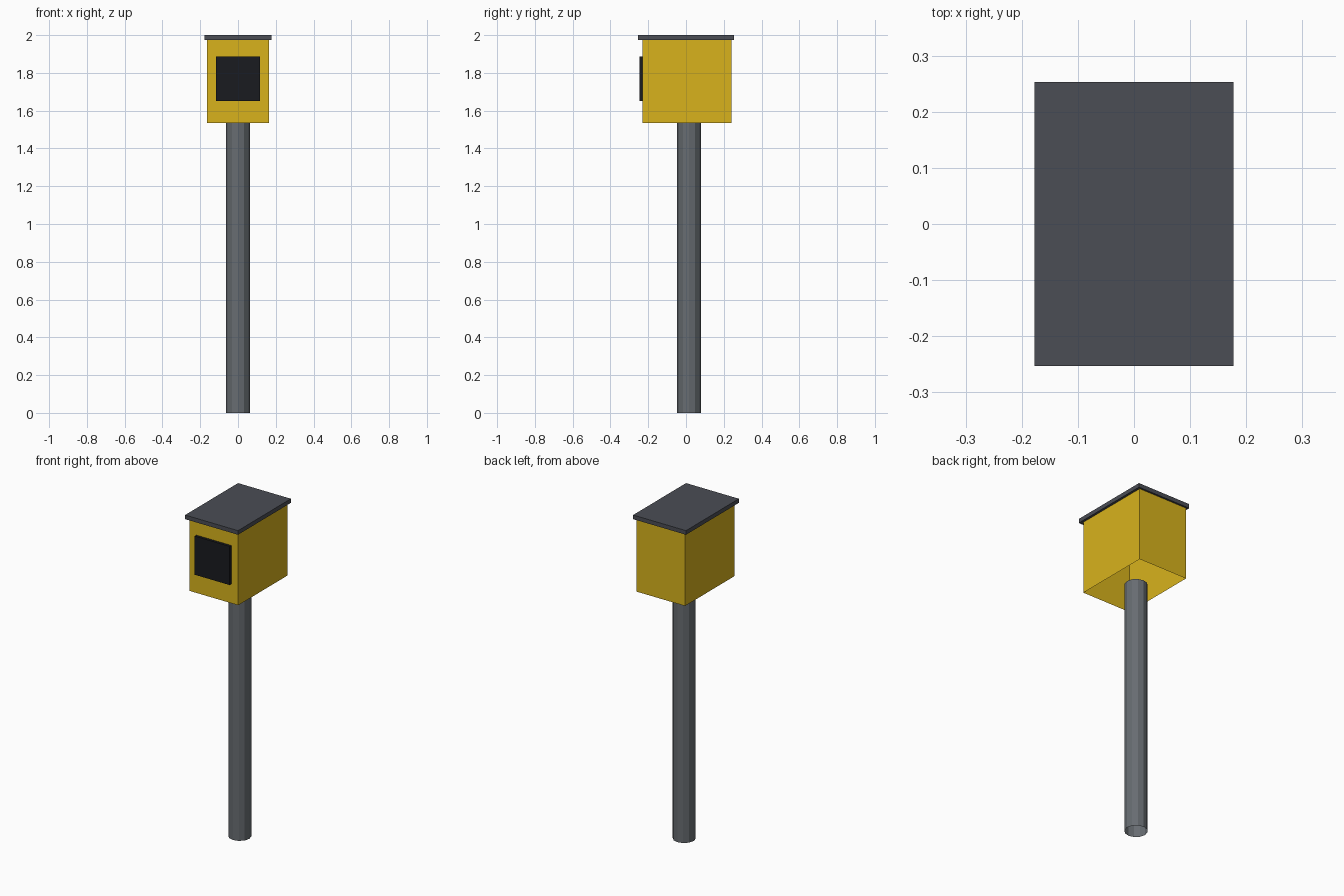
import bpy, bmesh
from mathutils import Matrix

if "Cube" in bpy.data.objects:
    bpy.data.objects.remove(bpy.data.objects["Cube"])


def material(name, color):
    m = bpy.data.materials.new(name)
    m.diffuse_color = (*color, 1)
    m.use_nodes = True
    m.node_tree.nodes["Principled BSDF"].inputs["Base Color"].default_value = m.diffuse_color
    return m


def finish(bm, name, mat):
    me = bpy.data.meshes.new(name)
    bm.to_mesh(me)
    bm.free()
    me.materials.append(mat)
    ob = bpy.data.objects.new(name, me)
    bpy.context.collection.objects.link(ob)
    return ob


def box(name, lo, hi, mat, open_bottom=False):
    bm = bmesh.new()
    size = [h - l for l, h in zip(lo, hi)]
    mid = [(h + l) / 2 for l, h in zip(lo, hi)]
    bmesh.ops.create_cube(bm, size=1, matrix=Matrix.Translation(mid) @ Matrix.Diagonal((*size, 1)))
    if open_bottom:
        bm.normal_update()
        under = [f for f in bm.faces if f.normal.z < -0.5]
        bmesh.ops.delete(bm, geom=under, context='FACES')
    return finish(bm, name, mat)


yellow = material("yellow_paint", (0.69, 0.45, 0.012))
dark = material("dark_roof", (0.07, 0.075, 0.09))
steel = material("grey_steel", (0.135, 0.15, 0.165))
black = material("black_glass", (0.01, 0.011, 0.014))

# Pole: faceted tube, open at both ends
bm = bmesh.new()
bmesh.ops.create_cone(bm, cap_ends=False, segments=12, radius1=0.0635, radius2=0.0635,
                      depth=1.536, matrix=Matrix.Translation((0, 0.017, 0.768)))
finish(bm, "pole", steel)

# Housing: hollow shell, open underneath
box("housing", (-0.163, -0.231, 1.536), (0.163, 0.242, 1.976), yellow, open_bottom=True)

# Roof plate with a small overhang
box("roof", (-0.177, -0.253, 1.975), (0.177, 0.253, 2.0), dark)

# Front window panel
box("window", (-0.117, -0.247, 1.652), (0.117, -0.231, 1.886), black)
